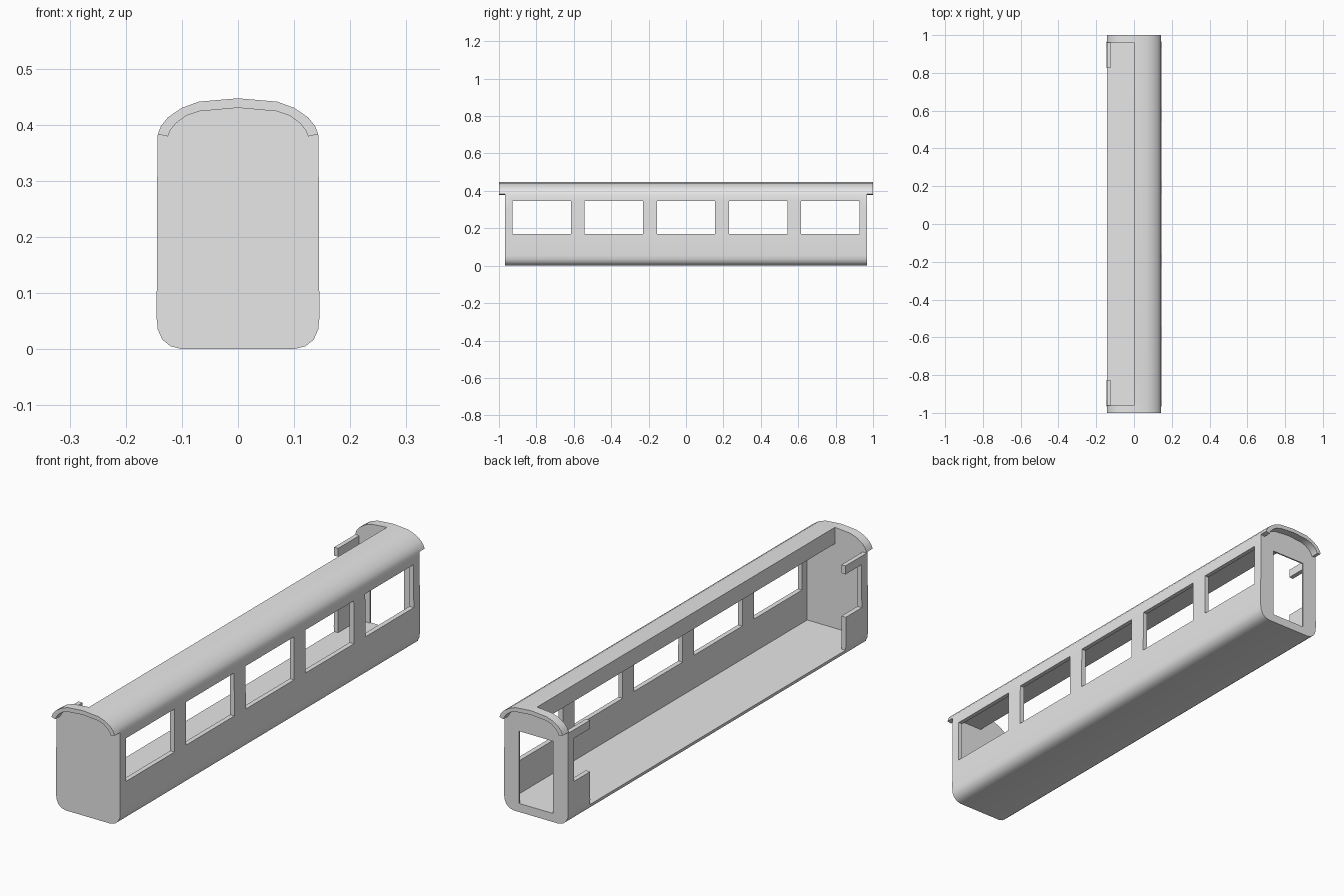
import bpy, bmesh, math

cube = bpy.data.objects.get("Cube")
if cube:
    bpy.data.objects.remove(cube, do_unlink=True)

grey = bpy.data.materials.new("plain_grey")
grey.use_nodes = True
grey.diffuse_color = (0.8, 0.8, 0.8, 1)
grey.node_tree.nodes["Principled BSDF"].inputs["Base Color"].default_value = (0.8, 0.8, 0.8, 1)

WALL_END, INNER_END, ROOF_END = 0.967, 0.961, 1.0
INNER_X, FLOOR_Z, EAVES_Z = 0.125, 0.035, 0.38
BIG = 0.6


def add_object(name, bm):
    bmesh.ops.recalc_face_normals(bm, faces=bm.faces)
    mesh = bpy.data.meshes.new(name)
    bm.to_mesh(mesh)
    bm.free()
    mesh.materials.append(grey)
    obj = bpy.data.objects.new(name, mesh)
    bpy.context.collection.objects.link(obj)
    return obj


def prism(name, profile, y0, y1):
    """Extrude an x-z outline along y."""
    bm = bmesh.new()
    face = bm.faces.new([bm.verts.new((x, y0, z)) for x, z in profile])
    ext = bmesh.ops.extrude_face_region(bm, geom=[face])
    moved = [v for v in ext["geom"] if isinstance(v, bmesh.types.BMVert)]
    bmesh.ops.translate(bm, verts=moved, vec=(0, y1 - y0, 0))
    return add_object(name, bm)


def boxes(name, bounds):
    """Separate boxes given as (x0, x1, y0, y1, z0, z1)."""
    bm = bmesh.new()
    for x0, x1, y0, y1, z0, z1 in bounds:
        for v in bmesh.ops.create_cube(bm, size=1)["verts"]:
            v.co = (x1 if v.co.x > 0 else x0,
                    y1 if v.co.y > 0 else y0,
                    z1 if v.co.z > 0 else z0)
    return add_object(name, bm)


def cut(obj, cutter):
    mod = obj.modifiers.new("cut", "BOOLEAN")
    mod.operation, mod.solver, mod.object = "DIFFERENCE", "EXACT", cutter
    bpy.context.view_layer.objects.active = obj
    bpy.ops.object.modifier_apply(modifier=mod.name)
    bpy.data.objects.remove(cutter, do_unlink=True)


def smooth(obj):
    bpy.ops.object.select_all(action="DESELECT")
    obj.select_set(True)
    bpy.context.view_layer.objects.active = obj
    bpy.ops.object.shade_smooth_by_angle(angle=math.radians(35))


def mirrored(half):
    """Close a half outline that runs from the right side up to the centre."""
    return half + [(-x, z) for x, z in reversed(half) if x > 0]


# Carriage shell: rounded bottom corners, upright sides, arched roof
lower = [(0.1, 0), (0.12, 0.005), (0.135, 0.017), (0.143, 0.035), (0.145, 0.055), (0.144, 0.3)]
arch = [(0.143, 0.383), (0.137, 0.398), (0.125, 0.413), (0.1, 0.43), (0.07, 0.441), (0, 0.447)]
body = prism("carriage_body", mirrored(lower + arch), -WALL_END, WALL_END)

# Hollow cabin
cut(body, boxes("cabin", [(-INNER_X, INNER_X, -INNER_END, INNER_END, FLOOR_Z, EAVES_Z)]))
# Open half of the roof, then the open side wall between its end stubs
cut(body, boxes("open_roof", [(-BIG, 0, -INNER_END, INNER_END, EAVES_Z - 0.0005, BIG)]))
cut(body, boxes("open_side", [(-BIG, 0, -0.825, 0.825, FLOOR_Z, BIG)]))
# Five windows through both sides
pitch, half = 0.386, 0.156
cut(body, boxes("windows", [(-BIG, BIG, i * pitch - half, i * pitch + half, 0.17, 0.345)
                            for i in range(-2, 3)]))
# Doorway in the back end
cut(body, boxes("doorway", [(-0.077, 0.077, 0.9, BIG * 2, FLOOR_Z, 0.33)]))
smooth(body)

# Roof overhangs at both ends
inner = [(0.125, 0.379), (0.12, 0.391), (0.11, 0.403), (0.092, 0.416), (0.068, 0.424), (0, 0.43)]
outline = mirrored(arch) + list(reversed(mirrored(inner)))
for name, side in (("front_roof_overhang", -1), ("back_roof_overhang", 1)):
    smooth(prism(name, outline, side * WALL_END, side * ROOF_END))
